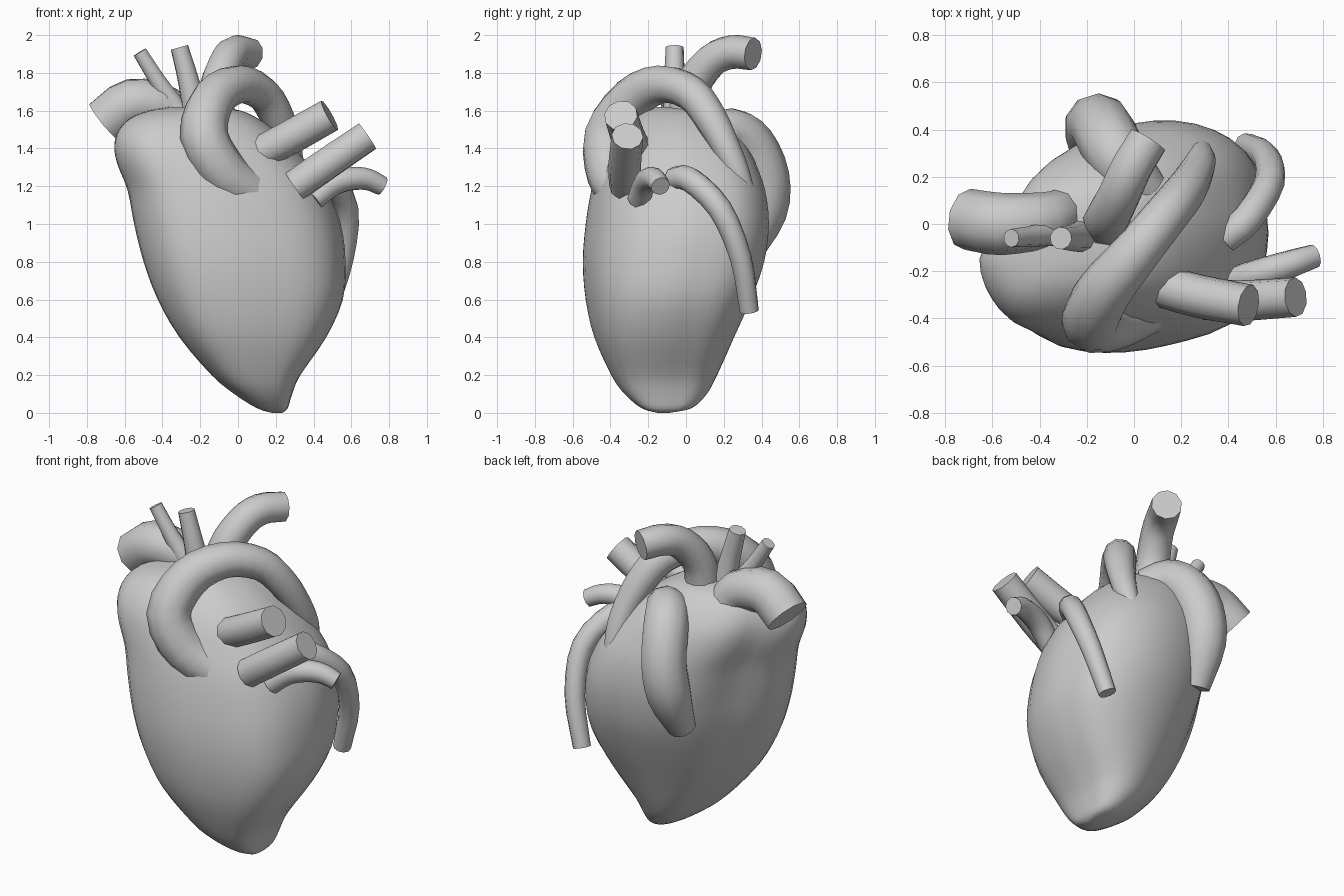
import bpy, bmesh, math
from mathutils import Vector


def spline(pts, steps):
    """Catmull-Rom through tuples of any length."""
    pts = [Vector(p) for p in pts]
    ext = [2 * pts[0] - pts[1]] + pts + [2 * pts[-1] - pts[-2]]
    out = []
    for i in range(1, len(ext) - 2):
        a, b, c, d = ext[i - 1:i + 3]
        for s in range(steps):
            t = s / steps
            out.append(0.5 * (2 * b + (c - a) * t + (2 * a - 5 * b + 4 * c - d) * t * t
                              + (3 * b - a - 3 * c + d) * t ** 3))
    return out + [pts[-1]]


def skin(name, rings, angle):
    """Bridge a list of rings into a closed, smooth-shaded object."""
    bm = bmesh.new()
    vs = [[bm.verts.new(p) for p in r] for r in rings]
    n = len(rings[0])
    for lo, hi in zip(vs, vs[1:]):
        for j in range(n):
            k = (j + 1) % n
            bm.faces.new((lo[j], lo[k], hi[k], hi[j]))
    bm.faces.new(vs[0][::-1])
    bm.faces.new(vs[-1])
    bmesh.ops.recalc_face_normals(bm, faces=bm.faces[:])
    me = bpy.data.meshes.new(name)
    bm.to_mesh(me)
    bm.free()
    ob = bpy.data.objects.new(name, me)
    bpy.context.collection.objects.link(ob)
    bpy.ops.object.select_all(action='DESELECT')
    ob.select_set(True)
    bpy.context.view_layer.objects.active = ob
    bpy.ops.object.shade_smooth_by_angle(angle=math.radians(angle))
    return ob


def tube(name, pts, sides=10, steps=3):
    """Sweep a polygon along points (x, y, z, radius)."""
    path = spline(pts, steps)
    pos = [Vector(p[:3]) for p in path]
    rings, side = [], None
    for i, p in enumerate(pos):
        tan = (pos[min(i + 1, len(pos) - 1)] - pos[max(i - 1, 0)]).normalized()
        if side is None:
            side = tan.orthogonal()
        side = (side - tan * side.dot(tan)).normalized()
        up = tan.cross(side)
        r = path[i][3] * 1.02
        rings.append([p + r * (math.cos(a) * side + math.sin(a) * up)
                      for a in (math.tau * (j + 0.5) / sides for j in range(sides))])
    return skin(name, rings, 55)


# heart body: z, left x, right x, front y, back y
levels = [
    (0.00, 0.18, 0.235, -0.15, -0.09), (0.025, 0.10, 0.265, -0.235, 0.03),
    (0.10, -0.02, 0.29, -0.325, 0.11), (0.20, -0.14, 0.335, -0.395, 0.165),
    (0.40, -0.31, 0.475, -0.485, 0.255), (0.60, -0.425, 0.565, -0.53, 0.345),
    (0.80, -0.50, 0.58, -0.545, 0.415), (1.00, -0.55, 0.555, -0.53, 0.44),
    (1.18, -0.585, 0.48, -0.50, 0.42), (1.32, -0.64, 0.38, -0.465, 0.37),
    (1.42, -0.655, 0.29, -0.43, 0.32), (1.50, -0.63, 0.20, -0.38, 0.26),
    (1.56, -0.57, 0.11, -0.32, 0.20), (1.60, -0.47, 0.02, -0.25, 0.14),
    (1.62, -0.36, -0.10, -0.17, 0.06)]
# swellings and hollows around the body: angle, width, amount low, amount high
LOBES = [(-0.85, 0.38, 0.19, 0.12), (0.15, 0.28, -0.05, -0.04),
         (2.55, 0.35, -0.03, -0.14), (-2.3, 0.3, 0.04, 0.04)]
SHEAR, SIDES = 0.2, 40
rings = []
for z, x0, x1, y0, y1 in spline(levels, 3):
    cx, cy, rx, hy = (x0 + x1) / 2, (y0 + y1) / 2, (x1 - x0) / 2, (y1 - y0) / 2
    ry = math.sqrt(max(hy * hy - (SHEAR * rx) ** 2, 1e-4))
    h = min(max((z - 0.3) / 0.7, 0), 1)
    ring = []
    for j in range(SIDES):
        a = math.tau * j / SIDES
        d = (a + math.pi) % math.tau - math.pi
        f = 1 + sum((lo + (hi - lo) * h) * math.exp(-((d - c) / w) ** 2)
                    for c, w, lo, hi in LOBES)
        x, y = f * rx * math.cos(a), f * ry * math.sin(a)
        ring.append(Vector((cx + x, cy + y + SHEAR * x, z)))
    rings.append(ring)
skin("heart_body", rings, 60)

# large arch from the front over the top to the back
tube("main_arch", [
    (0.09, -0.33, 1.15, 0.115), (-0.07, -0.40, 1.265, 0.125), (-0.18, -0.415, 1.47, 0.125),
    (-0.13, -0.29, 1.66, 0.115), (0.0, -0.13, 1.74, 0.10), (0.13, 0.03, 1.69, 0.092),
    (0.21, 0.13, 1.56, 0.087), (0.26, 0.21, 1.41, 0.075), (0.28, 0.27, 1.28, 0.065),
    (0.28, 0.32, 1.17, 0.045)])
# vessel bending back at the very top
tube("top_vessel", [
    (-0.12, 0.0, 1.53, 0.10), (-0.11, 0.03, 1.72, 0.095), (-0.06, 0.13, 1.86, 0.09),
    (-0.01, 0.24, 1.91, 0.088), (0.06, 0.355, 1.90, 0.085)])
# thick vessel turning down to the left
tube("left_vessel", [
    (-0.28, 0.07, 1.48, 0.09), (-0.37, 0.02, 1.61, 0.115),
    (-0.56, 0.0, 1.64, 0.13), (-0.705, 0.02, 1.54, 0.128)])
# two thin upright vessels
tube("thin_vessel_inner", [(-0.22, -0.05, 1.56, 0.07), (-0.26, -0.06, 1.75, 0.056),
                           (-0.31, -0.06, 1.935, 0.047)])
tube("thin_vessel_outer", [(-0.32, -0.03, 1.60, 0.06), (-0.42, -0.05, 1.75, 0.045),
                           (-0.52, -0.06, 1.91, 0.038)])
# thick vessel down the back
tube("back_vessel", [
    (0.05, 0.14, 1.46, 0.10), (-0.04, 0.24, 1.49, 0.122), (-0.10, 0.34, 1.42, 0.13),
    (-0.14, 0.415, 1.25, 0.13), (-0.17, 0.405, 1.06, 0.125), (-0.19, 0.31, 0.83, 0.08)])
# branches on the right
tube("right_branch_upper", [(0.11, -0.26, 1.37, 0.088), (0.27, -0.305, 1.455, 0.09),
                            (0.485, -0.345, 1.575, 0.088)])
tube("right_branch_middle", [(0.30, -0.32, 1.20, 0.085), (0.45, -0.325, 1.305, 0.085),
                             (0.685, -0.31, 1.465, 0.082)])
tube("right_branch_lower", [(0.40, -0.25, 1.13, 0.06), (0.50, -0.22, 1.21, 0.063),
                            (0.60, -0.19, 1.24, 0.062), (0.69, -0.16, 1.235, 0.056),
                            (0.765, -0.135, 1.20, 0.05)])
# vessel hugging the right side
tube("side_vessel", [
    (0.385, -0.06, 1.235, 0.065), (0.48, 0.02, 1.235, 0.066), (0.575, 0.18, 1.08, 0.063),
    (0.555, 0.29, 0.82, 0.057), (0.475, 0.335, 0.54, 0.05)])
